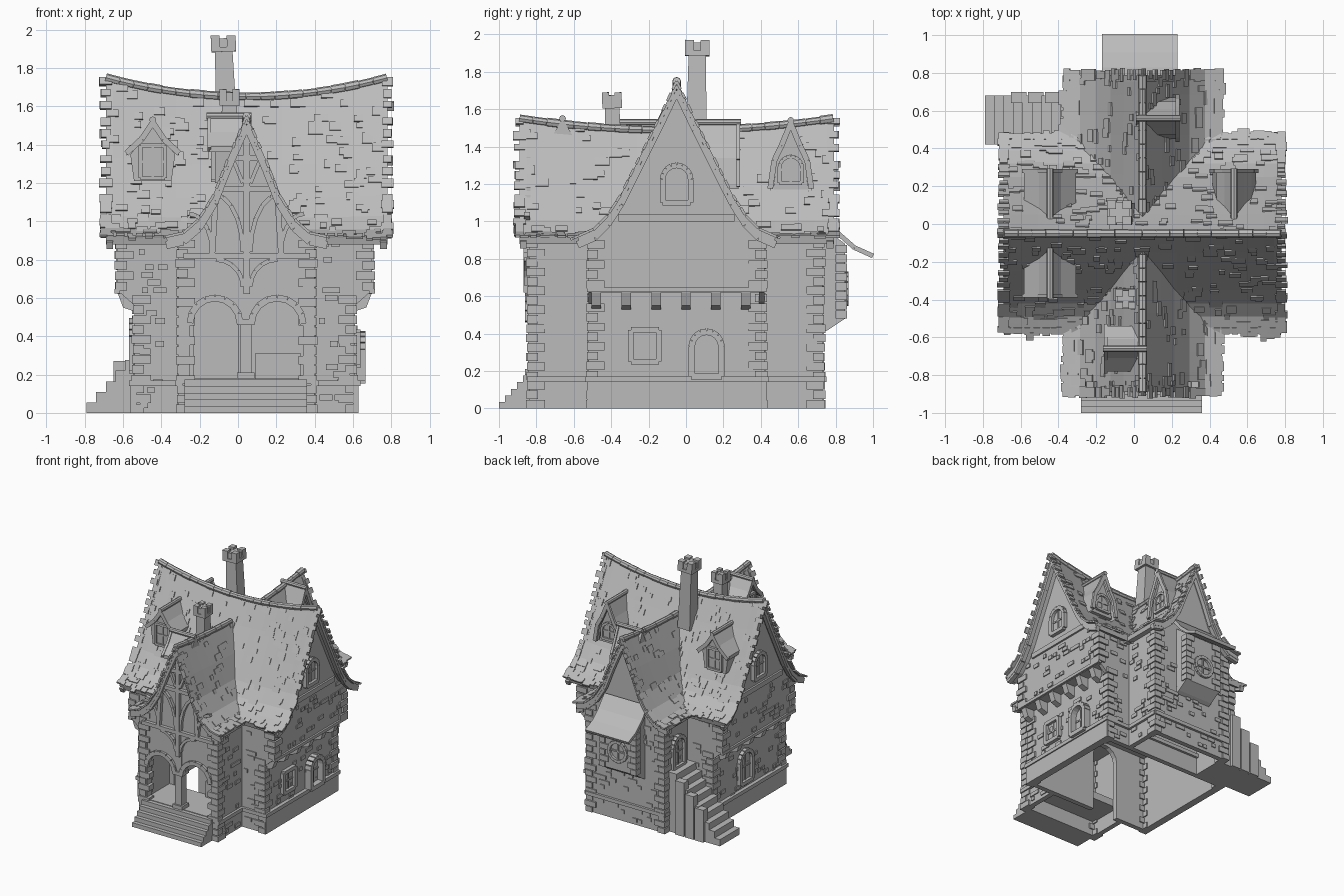
import bpy, bmesh, random
from math import sin, cos, pi
from mathutils import Vector as V

random.seed(4)
cube = bpy.data.objects.get("Cube")
if cube:
    bpy.data.objects.remove(cube)
stone = bpy.data.materials.new("stone_grey")
stone.use_nodes = True
GREY = (0.5, 0.5, 0.5, 1)
stone.diffuse_color = GREY
stone.node_tree.nodes["Principled BSDF"].inputs["Base Color"].default_value = GREY
X, Y, Z = V((1, 0, 0)), V((0, 1, 0)), V((0, 0, 1))
uni = random.uniform


# Basic builders
def finish(bm, name):
    bmesh.ops.recalc_face_normals(bm, faces=bm.faces)
    me = bpy.data.meshes.new(name)
    bm.to_mesh(me)
    bm.free()
    me.materials.append(stone)
    bpy.context.collection.objects.link(bpy.data.objects.new(name, me))


def skin(bm, rings):
    vs = [[bm.verts.new(p) for p in r] for r in rings]
    n = len(rings[0])
    for a, b in zip(vs, vs[1:]):
        for i in range(n):
            j = (i + 1) % n
            bm.faces.new((a[i], a[j], b[j], b[i]))
    bm.faces.new(vs[0])
    bm.faces.new(vs[-1])


def box(bm, x0, x1, y0, y1, z0, z1):
    skin(bm, [[(x, y, z) for x, y in ((x0, y0), (x1, y0), (x1, y1), (x0, y1))] for z in (z0, z1)])


def beam(bm, p, q, n, thick, width, taper=1):
    d = (q - p).normalized()
    n = (n - d * n.dot(d)).normalized()
    s = d.cross(n) * width / 2
    n = n * thick / 2
    skin(bm, [[c + (n + s) * k, c + (n - s) * k, c - (n + s) * k, c - (n - s) * k]
              for c, k in ((p, 1), (q, taper))])


def curve(bm, pts, n, thick, width):
    for p, q in zip(pts, pts[1:]):
        beam(bm, p, q, n, thick, width)


def tube(bm, p, q, r):
    d = (q - p).normalized()
    a = d.orthogonal().normalized()
    b = d.cross(a)
    skin(bm, [[c + (a * cos(i * pi / 4) + b * sin(i * pi / 4)) * r for i in range(8)] for c in (p, q)])


# Roof ranges: axis, middle, half length, sag, centre line, profile
EAVE = 0.92
MAIN = (0, 0.045, 0.735, 0.12, -0.05,
        [(0, 1.75), (0.1, 1.54), (0.2, 1.34), (0.3, 1.14), (0.37, 1.03), (0.44, 0.96), (0.53, EAVE)])
WING = (1, -0.05, 0.84, 0.1, 0.045,
        [(0, 1.55), (0.1, 1.32), (0.17, 1.14), (0.25, 1.01), (0.33, 0.94), (0.42, EAVE)])


def pt(spec, a, d, z):
    axis, mid, half, sag, c, _ = spec
    if z > EAVE:
        z = EAVE + (z - EAVE) * (1 - sag * (1 - ((a - mid) / half) ** 2))
    return V((a, c + d, z)) if axis == 0 else V((c + d, a, z))


def loft(bm, spec, section, a0, a1):
    skin(bm, [[pt(spec, a0 + (a1 - a0) * i / 16, d, z) for d, z in section] for i in range(17)])


def both(half):
    return [(-d, z) for d, z in reversed(half)] + [(d, z) for d, z in half[1:]]


def roof(spec, name, spans, count):
    axis, mid, half, _, _, prof = spec
    along = X if axis == 0 else Y
    lo, hi = mid - half, mid + half
    bm = bmesh.new()
    under = both([(d * 0.98, z - 0.04) for d, z in prof])
    loft(bm, spec, both(prof) + under[::-1], lo, hi)
    finish(bm, name)

    tiles = bmesh.new()
    def tile(a, i, t, s, width):
        p, q = [pt(spec, a, s * d, z) for d, z in prof[i:i + 2]]
        d = (q - p).normalized()
        n = along.cross(d) if along.cross(d).z > 0 else d.cross(along)
        c = p.lerp(q, t)
        beam(tiles, c, c + d * uni(0.03, 0.05), n + d * 0.1, 0.014, width)
    last = len(prof) - 2
    for s in (-1, 1):
        for _ in range(count):
            tile(uni(lo + 0.03, hi - 0.03), random.randint(0, last), random.random(), s, uni(0.03, 0.08))
        for i in range(last + 1):
            for t in (0, 0.3, 0.6):
                for e in (lo, hi):
                    tile(e, i, t, s, uni(0.04, 0.07))
        for k in range(int(half / 0.025)):
            tile(lo + 0.025 + k * 0.05, last, 0.65, s, uni(0.03, 0.048))
    finish(tiles, name + "_tiles")

    trim = bmesh.new()
    for e in (lo + 0.02, hi - 0.02):
        curve(trim, [pt(spec, e, d, z - 0.045) for d, z in both(prof)], along, 0.035, 0.04)
    for a0, a1 in spans:
        n = round((a1 - a0) / 0.075)
        for i in range(n):
            a, b = [a0 + (a1 - a0) * (i + k) / n for k in (0, 0.97)]
            tube(trim, pt(spec, a, 0, prof[0][1]), pt(spec, b, 0, prof[0][1]), uni(0.02, 0.025))
    finish(trim, name + "_ridge_and_bargeboards")


roof(MAIN, "main_roof", [(-0.69, 0.78)], 170)
roof(WING, "cross_roof", [(-0.89, -0.16), (0.06, 0.79)], 110)

# Upper storeys and gables
for spec, hw, a0, a1, z0, name in ((MAIN, 0.47, -0.63, 0.7, 0.62, "main"), (WING, 0.355, -0.84, 0.73, 0.64, "wing")):
    bm = bmesh.new()
    inner = [(d * 0.97, z - 0.025) for d, z in spec[5] if d < hw]
    loft(bm, spec, [(-hw, z0)] + both(inner + [(hw, EAVE)]) + [(hw, z0)], a0, a1)
    finish(bm, name + "_upper_storey")


# Openings
def outline(hw, h, arched):
    top = [(-hw * cos(i * pi / 8), h - hw + hw * sin(i * pi / 8)) for i in range(9)]
    return [(-hw, 0)] + (top if arched else [(-hw, h), (hw, h)]) + [(hw, 0)]


def bay(bm, c, u, n, hw, h, top, depth):
    ring = [c + u * x + Z * z for x, z in outline(hw, h, True)[1:-1]] + [c + u * hw + Z * top, c - u * hw + Z * top]
    skin(bm, [ring, [p + n * depth for p in ring]])


def opening(bm, c, u, n, hw, h, arched=True, proud=0.03, frame=0.03):
    pts = [c + u * x + Z * z for x, z in outline(hw, h, arched)]
    skin(bm, [[p - n * 0.005 for p in pts], [p + n * 0.006 for p in pts]])
    curve(bm, pts + [pts[0]], n, proud * 2, frame)
    beam(bm, c, c + Z * h, n, 0.025, 0.012)
    beam(bm, c - u * hw + Z * h / 2, c + u * hw + Z * h / 2, n, 0.025, 0.012)


# Ground floor: hollow, with an open arched doorway in the porch
bm = bmesh.new()
T = 0.04
for x in (-0.54, 0.61 - T):
    box(bm, x, x + T, -0.52, 0.42, 0, 0.64)
box(bm, -0.54, 0.61, 0.42 - T, 0.42, 0, 0.64)
for x0, x1 in ((-0.54, -0.23), (0, 0.61)):
    box(bm, x0, x1, -0.52, -0.52 + T, 0, 0.64)
bay(bm, V((-0.115, -0.52, 0.18)), X, Y, 0.115, 0.42, 0.46, T)
box(bm, -0.31, 0.4, 0.73 - T, 0.73, 0, 0.66)
for x in (-0.31, 0.4 - T):
    box(bm, x, x + T, 0.42, 0.73, 0, 0.66)
    box(bm, x, x + T, -0.84, -0.52, 0, 0.66)
finish(bm, "ground_floor_walls")

bm = bmesh.new()
box(bm, -0.31, 0.4, -0.84, -0.52, 0.12, 0.18)
box(bm, -0.31, 0.4, -0.84, -0.8, 0, 0.12)
for x0, x1 in ((-0.31, -0.25), (0.01, 0.07), (0.34, 0.4)):
    box(bm, x0, x1, -0.845, -0.78, 0.15, 0.66)
for x0, x1 in ((-0.25, 0.01), (0.07, 0.34)):
    c = V(((x0 + x1) / 2, -0.84, 0.18))
    hw = (x1 - x0) / 2
    bay(bm, c, X, Y, hw, 0.42, 0.48, 0.05)
    curve(bm, [c + X * x + Z * z for x, z in outline(hw, 0.42, True)[1:-1]], Y, 0.04, 0.035)
box(bm, 0.09, 0.33, -0.56, -0.5, 0.18, 0.31)
for z in (0.18, 0.46):
    box(bm, -0.005, 0.085, -0.86, -0.77, z, z + 0.03)
finish(bm, "porch")

bm = bmesh.new()
for i in range(5):
    box(bm, -0.28, 0.36, -1 + 0.032 * i, -0.84, 0.035 * i, 0.035 * (i + 1))
finish(bm, "front_steps")

bm = bmesh.new()
for i in range(9):
    box(bm, -0.79 + 0.05 * i, -0.3, 0.42, 0.68, 0.055 * i, 0.055 * (i + 1))
for i in range(3):
    box(bm, -0.65 + 0.09 * i, -0.57 + 0.09 * i, 0.64, 0.7, 0, 0.27 + 0.09 * i)
finish(bm, "side_stairs")

# Plinth, string courses and corbels
bm = bmesh.new()
for x in (-0.545, 0.615):
    beam(bm, V((x, -0.53, 0.07)), V((x, 0.43, 0.07)), X, 0.03, 0.14)
    beam(bm, V((x, -0.54, 0.155)), V((x, 0.44, 0.155)), X, 0.05, 0.03)
for x in (-0.31, 0.4):
    for y0, y1 in ((-0.85, -0.52), (0.42, 0.74)):
        beam(bm, V((x, y0, 0.155)), V((x, y1, 0.155)), X, 0.04, 0.03)
for y, x0, x1 in ((-0.52, -0.56, -0.31), (-0.52, 0.4, 0.63), (0.42, -0.56, 0.63), (0.73, -0.32, 0.41)):
    beam(bm, V((x0, y, 0.155)), V((x1, y, 0.155)), Y, 0.04, 0.03)
for x, wall, s in ((0.7, 0.61, 1), (-0.63, -0.54, -1)):
    beam(bm, V((x, -0.53, 0.635)), V((x, 0.43, 0.635)), X, 0.03, 0.025)
    beam(bm, V((x, -0.36, 1.02)), V((x, 0.26, 1.02)), X, 0.03, 0.04)
    for i in range(6):
        y = -0.48 + 0.16 * i
        skin(bm, [[(wall, yy, 0.53), (wall + s * 0.06, yy, 0.55), (x, yy, 0.63), (wall, yy, 0.63)]
                  for yy in (y - 0.025, y + 0.025)])
    for y in (-0.52, 0.39):
        skin(bm, [[(wall, yy, 0.56), (x, yy, 0.64), (wall, yy, 0.64)] for yy in (y, y + 0.03)])
finish(bm, "plinth_and_corbels")

# Corner stones
bm = bmesh.new()
def quoins(x, y, sx, sy, z0, z1):
    n = round((z1 - z0) / 0.05)
    for i in range(n):
        lx, ly = (0.085, 0.05) if i % 2 else (0.05, 0.085)
        z = z0 + (z1 - z0) * i / n
        g = uni(0.008, 0.016)
        box(bm, x + sx * g, x - sx * lx, y + sy * g, y - sy * ly, z, z + 0.044)
for sy, ym, yw in ((-1, -0.52, -0.84), (1, 0.42, 0.73)):
    for sx, xl, xu, xw in ((-1, -0.54, -0.63, -0.31), (1, 0.61, 0.7, 0.4)):
        quoins(xl, ym, sx, sy, 0, 0.62)
        quoins(xu, ym, sx, sy, 0.64, 0.91)
        quoins(xw, yw, sx, sy, 0, 0.91)
finish(bm, "corner_stones")

# Loose facing stones
bm = bmesh.new()
def facing(x, y, u, n, w, z0, z1, count):
    for _ in range(count):
        p = V((x, y, z0 + 0.04 * random.randint(0, int((z1 - z0) / 0.04)))) + u * uni(0, w - 0.07)
        beam(bm, p, p + u * uni(0.03, 0.07), n, 0.016, 0.03)
for x, xu in ((-0.54, -0.63), (0.61, 0.7)):
    facing(x, -0.5, Y, X, 0.9, 0.04, 0.5, 36)
    facing(xu, -0.5, Y, X, 0.9, 0.68, 0.98, 32)
for x in (-0.31, 0.4):
    for y, w in ((-0.82, 0.3), (0.43, 0.3)):
        facing(x, y, Y, X, w, 0.04, 0.88, 24)
for y in (-0.52, 0.42):
    for x in (-0.52, 0.42):
        facing(x, y, X, Y, 0.18, 0.04, 0.88, 16)
facing(-0.28, 0.73, X, Y, 0.64, 0.04, 0.9, 50)
finish(bm, "facing_stones")

# Windows and doors
bm = bmesh.new()
for x, s in ((0.7, 1), (-0.63, -1)):
    opening(bm, V((x, -0.05, 1.1)), Y, X * s, 0.075, 0.2)
opening(bm, V((0.61, -0.22, 0.25)), Y, X, 0.075, 0.17, False)
opening(bm, V((0.61, 0.11, 0.17)), Y, X, 0.08, 0.24, True, 0.055, 0.035)
opening(bm, V((-0.54, 0, 0.22)), Y, -X, 0.08, 0.26)
opening(bm, V((-0.31, 0.56, 0.5)), Y, -X, 0.075, 0.25)
ring = [V((0.03 + 0.08 * cos(i * pi / 8), 0.85, 0.64 + 0.08 * sin(i * pi / 8))) for i in range(17)]
curve(bm, ring, Y, 0.04, 0.025)
for i in (0, 4):
    beam(bm, ring[i], ring[i + 8], Y, 0.02, 0.012)
finish(bm, "windows_and_doors")

# Rear bay with lean-to roof
bm = bmesh.new()
skin(bm, [[(x, 0.72, 0.4), (x, 0.76, 0.42), (x, 0.85, 0.48), (x, 0.85, 0.88), (x, 0.72, 0.98)] for x in (-0.13, 0.19)])
curve(bm, [V((0.03, y, z)) for y, z in ((0.74, 1.03), (0.82, 0.93), (0.9, 0.86), (1, 0.815))], Z, 0.025, 0.4)
for x, s in ((-0.13, -1), (0.19, 1)):
    quoins_z = [0.48 + 0.05 * i for i in range(8)]
    for i, z in enumerate(quoins_z):
        box(bm, x + s * 0.01, x - s * (0.04 + 0.03 * (i % 2)), 0.8, 0.86, z, z + 0.044)
finish(bm, "rear_bay")

# Timber framing of the front gable
bm = bmesh.new()
def timber(x0, z0, x1, z1, w=0.03):
    beam(bm, V((x0, -0.85, z0)), V((x1, -0.85, z1)), Y, 0.035, w)
C = 0.045
timber(C, 0.62, C, 1.48, 0.035)
for z, w in ((0.82, 0.33), (1.17, 0.16), (1.33, 0.09)):
    timber(C - w, z, C + w, z)
for s in (-1, 1):
    timber(C + s * 0.18, 0.82, C + s * 0.16, 1.14)
    timber(C + s * 0.02, 1.2, C + s * 0.07, 1.32, 0.02)
    for cx, r, zb, h in ((0.17, 0.15, 0.84, 0.3), (0.3, 0.12, 0.84, 0.2), (0.16, 0.14, 0.66, 0.14)):
        curve(bm, [V((C + s * (cx - r * cos(t * pi / 10)), -0.85, zb + h * sin(t * pi / 10))) for t in range(6)],
              Y, 0.03, 0.022)
finish(bm, "gable_timbers")


# Dormers
def dormer(name, c, u, n, hw, base, eave, top, back, pointed=False):
    bm = bmesh.new()
    if pointed:
        side = [(0, top), (hw * 0.45, top - 0.12), (hw * 0.8, eave), (hw, base)]
    else:
        side = [(0, top), (hw * 0.5, (top + eave) / 2 - 0.015), (hw * 1.2, eave - 0.02)]
    body = both([(d * 0.85, z - 0.02) for d, z in side])
    if not pointed:
        body = [(-hw * 0.85, base)] + body + [(hw * 0.85, base)]
    skin(bm, [[c + u * d + n * k + Z * z for d, z in body] for k in (0, -back)])
    rows = both(side)
    under = [(d, z - 0.028) for d, z in reversed(rows)]
    skin(bm, [[c + u * d + n * k + Z * z for d, z in rows + under] for k in (0.03, -back)])
    curve(bm, [c + u * d + n * 0.03 + Z * (z - 0.015) for d, z in rows], n, 0.02, 0.03)
    tube(bm, c + n * 0.045 + Z * top, c - n * back + Z * top, 0.018)
    opening(bm, c + Z * (base + 0.015), u, n, hw * 0.55, (eave - base) * 0.95, pointed, 0.02, 0.02)
    finish(bm, name)


dormer("front_dormer", V((-0.445, -0.35, 0)), X, -Y, 0.115, 1.21, 1.39, 1.53, 0.23)
dormer("rear_left_dormer", V((-0.445, 0.25, 0)), X, Y, 0.115, 1.21, 1.39, 1.53, 0.23)
dormer("rear_right_dormer", V((0.53, 0.25, 0)), X, Y, 0.115, 1.2, 1.34, 1.53, 0.23, True)
dormer("rear_wing_dormer", V((0.2, 0.56, 0)), Y, X, 0.11, 1.19, 1.34, 1.54, 0.19, True)
dormer("front_wing_dormer", V((-0.12, -0.66, 0)), Y, -X, 0.1, 1.2, 1.41, 1.55, 0.19)


# Chimneys
def chimney(name, p, q, w, cap):
    bm = bmesh.new()
    beam(bm, p, q, X, w * 1.2, w * 1.2, 0.8)
    d = (q - p).normalized()
    beam(bm, q - d * 0.015, q + d * 0.01, X, cap, cap)
    for sx, sy in ((1, 1), (1, -1), (-1, 1), (-1, -1)):
        c = q + X * sx * cap * 0.32 + Y * sy * cap * 0.32
        beam(bm, c, c + d * 0.07, X, cap * 0.36, cap * 0.36)
    beam(bm, q, q + d * 0.055, X, cap * 0.85, cap * 0.85)
    finish(bm, name)


chimney("tall_chimney", V((-0.055, 0.055, 1.4)), V((-0.075, 0.06, 1.9)), 0.095, 0.13)
chimney("short_chimney", V((-0.05, -0.38, 1.15)), V((-0.045, -0.395, 1.62)), 0.08, 0.105)
